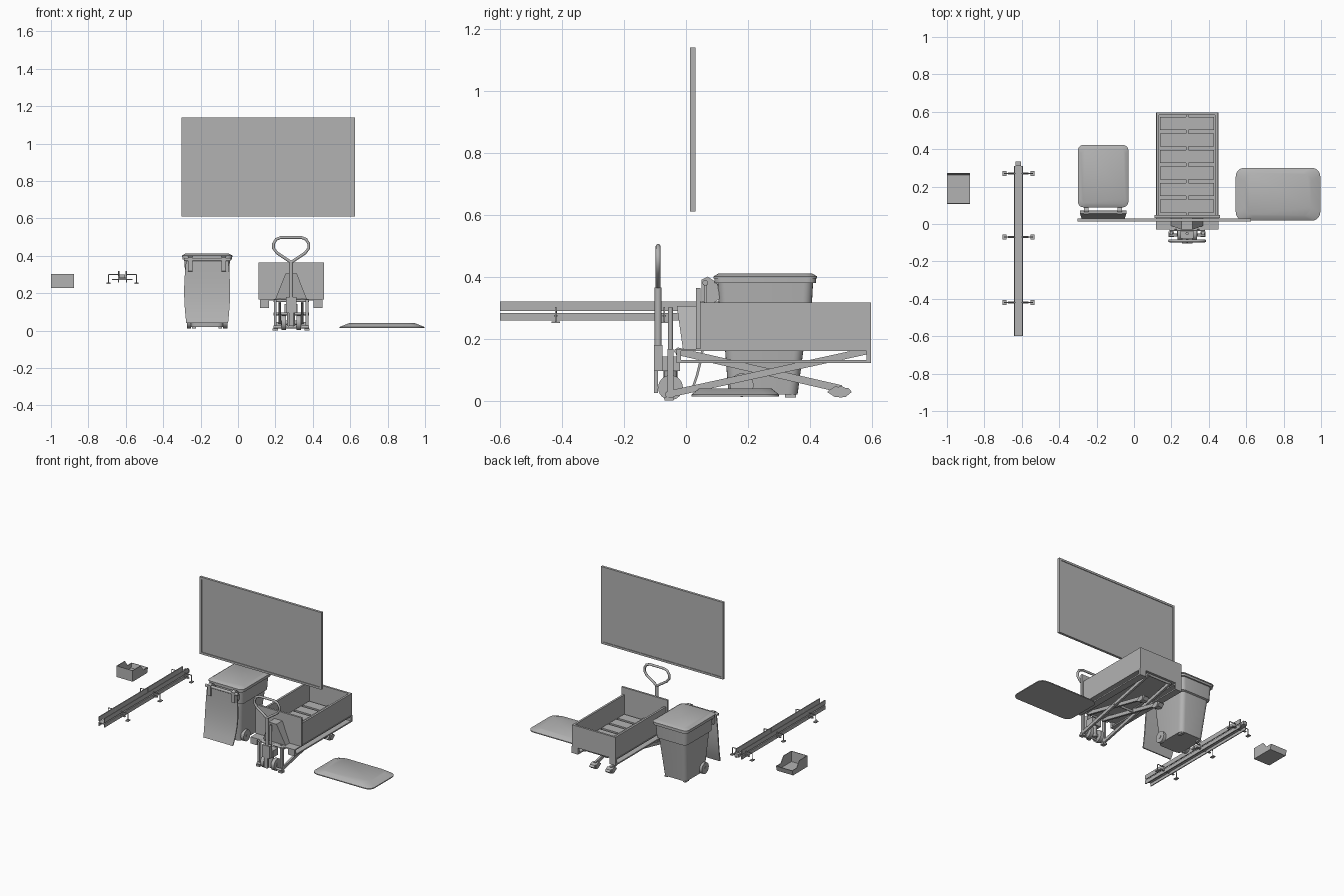
import bpy, bmesh, math
from mathutils import Vector

cube = bpy.data.objects.get("Cube")
if cube:
    bpy.data.objects.remove(cube, do_unlink=True)

grey = (.45, .45, .45, 1)
mat = bpy.data.materials.new("plain grey")
mat.use_nodes = True
mat.diffuse_color = grey
mat.node_tree.nodes["Principled BSDF"].inputs["Base Color"].default_value = grey


def loft(name, rings):
    """Skin a stack of equal rings and cap both ends."""
    bm = bmesh.new()
    loops = [[bm.verts.new(point) for point in ring] for ring in rings]
    count = len(loops[0])
    for low, high in zip(loops, loops[1:]):
        for i in range(count):
            j = (i + 1) % count
            bm.faces.new((low[i], low[j], high[j], high[i]))
    bm.faces.new(loops[0])
    bm.faces.new(loops[-1])
    bmesh.ops.recalc_face_normals(bm, faces=bm.faces)
    mesh = bpy.data.meshes.new(name)
    bm.to_mesh(mesh)
    bm.free()
    mesh.materials.append(mat)
    ob = bpy.data.objects.new(name, mesh)
    bpy.context.collection.objects.link(ob)
    bpy.ops.object.select_all(action='DESELECT')
    bpy.context.view_layer.objects.active = ob
    ob.select_set(True)
    bpy.ops.object.shade_smooth_by_angle(angle=math.radians(35))


def rect(cx, half, y0, y1, z):
    return [(cx - half, y0, z), (cx + half, y0, z), (cx + half, y1, z), (cx - half, y1, z)]


def rounded(cx, half, y0, y1, z, radius, steps=5):
    """Horizontal rectangle ring with rounded corners."""
    ring = []
    middle, depth = (y0 + y1) / 2, (y1 - y0) / 2
    for corner, (sx, sy) in enumerate([(1, 1), (-1, 1), (-1, -1), (1, -1)]):
        for i in range(steps + 1):
            angle = math.pi / 2 * (corner + i / steps)
            ring.append((cx + sx * (half - radius) + radius * math.cos(angle),
                         middle + sy * (depth - radius) + radius * math.sin(angle), z))
    return ring


def box(name, cx, half, y0, y1, z0, z1):
    """Block given by its centre and half width in x."""
    loft(name, [rect(cx, half, y0, y1, z0), rect(cx, half, y0, y1, z1)])


def side_plate(name, cx, half, profile):
    """Extrude a (y, z) outline along x."""
    loft(name, [[(x, y, z) for y, z in profile] for x in (cx - half, cx + half)])


def rod(name, start, end, radius, sides=16):
    start, end = Vector(start), Vector(end)
    along = (end - start).normalized()
    u = along.orthogonal().normalized()
    v = along.cross(u)
    angles = [i * math.tau / sides for i in range(sides)]
    circle = [radius * (u * math.cos(a) + v * math.sin(a)) for a in angles]
    loft(name, [[start + c for c in circle], [end + c for c in circle]])


def cross_rod(name, cx, half, y, z, radius):
    rod(name, (cx - half, y, z), (cx + half, y, z), radius, 24)


def beam(name, cx, half, start, end, thick):
    """Sloping flat bar between two (y, z) points."""
    a, b = Vector(start), Vector(end)
    n = (b - a).orthogonal().normalized() * thick / 2
    side_plate(name, cx, half, [a - n, b - n, b + n, a + n])


def tube(name, points, radius):
    curve = bpy.data.curves.new(name, 'CURVE')
    curve.dimensions = '3D'
    curve.bevel_depth = radius
    curve.bevel_resolution = 3
    curve.use_fill_caps = True
    spline = curve.splines.new('POLY')
    spline.points.add(len(points) - 1)
    for target, point in zip(spline.points, points):
        target.co = (*point, 1)
    spline.use_smooth = True
    curve.materials.append(mat)
    bpy.context.collection.objects.link(bpy.data.objects.new(name, curve))


# Wall board with raised frame
board_x, board_half, board_low, board_high = .162, .464, .61, 1.14
lip = .014
front, back = .013, .03
box("board_panel", board_x, board_half - lip / 2, .018, .026, board_low + lip / 2, board_high - lip / 2)
for z in (board_low, board_high - lip):
    box("board_frame_rail", board_x, board_half, front, back, z, z + lip)
for side in (-1, 1):
    x = board_x + side * (board_half - lip / 2)
    box("board_frame_stile", x, lip / 2, front, back, board_low + lip, board_high - lip)

# Small hopper box, low at the back
hop_x, hop_half, hop_front, hop_back, hop_low, hop_high = -.938, .062, .107, .262, .228, .304
sheet = .002
lip_top = (hop_back + .01, hop_low + .035)
wall = [(hop_front, hop_low), (hop_back, hop_low), lip_top, (.225, lip_top[1]),
        (.195, hop_high), (hop_front, hop_high)]
for side in (-1, 1):
    side_plate("hopper_side", hop_x + side * (hop_half - sheet), sheet, wall)
box("hopper_floor", hop_x, hop_half, hop_front, hop_back, hop_low, hop_low + sheet * 2)
box("hopper_tall_end", hop_x, hop_half, hop_front, hop_front + sheet * 2, hop_low, hop_high)
beam("hopper_lip", hop_x, hop_half, (hop_back, hop_low), lip_top, sheet * 2)

# Long guide rail on three brackets
rail_x, rail_half, rail_front, rail_back = -.618, .024, -.6, .31
flange = .003
web_low, web_high = .277, .283
box("rail_web", rail_x, rail_half, rail_front, rail_back, web_low, web_high)
box("rail_end_tab", rail_x, rail_half * .6, rail_back, rail_back + .023, web_low, .3)
for side in (-1, 1):
    x = rail_x + side * (rail_half - flange)
    box("rail_lower_flange", x, flange, rail_front, rail_back, .258, web_high)
    box("rail_upper_flange", x, flange, rail_front, rail_back, .29, .32)
foot_low, arm_high = .25, .3
for y in (-.42, -.07, .27):
    box("bracket_crossbar", rail_x, .055, y - flange * 2, y + flange * 2, web_low - flange * 2, web_low)
    for side in (-1, 1):
        outer, inner = rail_x + side * .075, rail_x + side * rail_half * .8
        box("bracket_foot", outer, .01, y - .014, y + .014, foot_low, foot_low + flange * 2)
        tube("bracket_arm", [(outer, y, foot_low), (outer, y, arm_high - flange),
                             (outer - side * flange, y, arm_high), (inner, y, arm_high)], flange)
        rod("bracket_pin", (inner, y, web_high), (inner, y, arm_high + .02), flange, 8)

# Wheeled waste bin
bin_x, rim_half, rim_z, lid_z, bin_floor = -.165, .132, .38, .394, .02
rim_front, rim_back, corner = .092, .42, .03


def bin_ring(inset, z, front_shift=0, back_shift=0):
    """Ring of the bin, drawn in from the rim outline."""
    return rounded(bin_x, rim_half - inset, rim_front + inset + front_shift,
                   rim_back - inset - back_shift, z, corner)


loft("bin_body", [bin_ring(.045, bin_floor, 0, .015), bin_ring(.025, .285), bin_ring(.015, .29), bin_ring(.01, rim_z)])
loft("bin_rim", [bin_ring(0, rim_z), bin_ring(0, lid_z)])
loft("bin_lid", [bin_ring(-.003, lid_z), bin_ring(-.003, lid_z + .007), bin_ring(.014, lid_z + .017)])

# Hanging front flap with bulged sides
flap_rings = []
flap_low, flap_steps = .04, 8
for i in range(flap_steps + 1):
    t = i / flap_steps
    z = flap_low + t * (rim_z - flap_low)
    y = .06 - .042 * (1 - t) ** 3
    flap_rings.append(rect(bin_x, .112 + .011 * math.sin(math.pi * t), y, y + .008, z))
loft("bin_flap", flap_rings)

# Bin hinge, wheels and feet
wheel_y, wheel_z, wheel_r = .18, .05, .038
cross_rod("bin_hinge_bar", bin_x, .125, .062, rim_z, .009)
cross_rod("bin_axle", bin_x, .11, wheel_y, wheel_z, .01)
for side in (-1, 1):
    side_plate("bin_hinge_arm", bin_x + side * .09, .012,
               [(.05, .32), (.08, .31), (.11, .33), (.1, rim_z), (.07, .4), (.05, .39)])
    cross_rod("bin_wheel", bin_x + side * .097, .011, wheel_y, wheel_z, wheel_r)
    box("bin_foot", bin_x + side * .07, .01, .32, .355, bin_floor - .01, bin_floor)

# Floor mat with sloping edges
mat_x, mat_half, mat_low = .77, .226, .014
mat_front, mat_back, mat_r = .018, .3, .045
for_edges = [(0, mat_low), (0, mat_low + .006), (.025, .04)]
loft("floor_mat", [rounded(mat_x, mat_half - inset * 2, mat_front + inset, mat_back - inset, z, mat_r)
                   for inset, z in for_edges])

# Open cargo tray with slatted floor
cart_x, tray_half, tray_front, tray_back = .284, .164, .04, .597
tray_low, tray_high, panel = .167, .316, .007
tray_floor = tray_low + panel
for side in (-1, 1):
    box("tray_side", cart_x + side * (tray_half - panel), panel, tray_front, tray_back, tray_low, tray_high)
box("tray_back", cart_x, tray_half, tray_back - panel * 2, tray_back, tray_low, tray_high)
box("tray_headboard", cart_x, tray_half + .011, tray_front - panel, tray_front + panel, tray_low, .364)
box("tray_floor", cart_x, tray_half - panel, tray_front, tray_back - panel, tray_low, tray_floor)
box("tray_spine", cart_x, panel, tray_front, tray_back - panel, tray_floor, tray_floor + .02)
slats = 6
pitch = (tray_back - tray_front - panel * 4) / slats
for i in range(slats):
    y = tray_front + panel * 3 + i * pitch
    box("tray_slat", cart_x, tray_half - .02, y, y + pitch * .8, tray_floor, tray_floor + .015)

# Lifting frame, scissor arms, rollers and steering wheels
frame_front, frame_low, frame_high, fork_half = -.03, .122, .16, .024
pivot_y, axle_y, axle_z = -.06, -.05, .042
roller_y, roller_z, roller_r = .5, .028, .018
for side in (-1, 1):
    fork, outer, inner = (cart_x + side * offset for offset in (.143, .085, .06))
    box("fork_plate", fork, fork_half, frame_front, tray_back, frame_low, frame_low + .009)
    box("fork_top_rail", fork, fork_half, frame_front, tray_back, frame_high, tray_low)
    for y in (frame_front, tray_back - lip):
        box("fork_post", fork, fork_half, y, y + lip, frame_low, frame_high)
    beam("scissor_outer_arm", outer, panel, (pivot_y, .02), (tray_back - .015, frame_high), .022)
    beam("scissor_inner_arm", inner, panel, (frame_front, frame_high), (roller_y, .038), .024)
    side_plate("roller_fork", inner, roller_r, [
        (roller_y + dy, roller_z + dz) for dy, dz in
        [(-.045, 0), (-.02, -.016), (.015, -.016), (.035, 0), (.025, .012), (-.02, .018)]])
    cross_rod("load_roller", inner, .022, roller_y, roller_z, roller_r)
    cross_rod("steer_wheel", cart_x + side * .04, .012, axle_y, axle_z, .04)
    box("base_stand", outer, lip, pivot_y - .01, pivot_y + .02, 0, .012)
    box("base_upright", outer, panel, pivot_y, pivot_y + .02, .01, tray_low)
for y, z in ((pivot_y, .02), (.26, .09), (frame_front, frame_high), (tray_back - .02, frame_high)):
    cross_rod("scissor_cross_rod", cart_x, .095, y, z, .008)
box("front_crossbeam", cart_x, tray_half, frame_front, tray_front, frame_high, tray_low)

# Tapered mast in front of the tray
loft("mast_gusset", [rect(cart_x, .085, -.01, tray_front, tray_low), rect(cart_x, .03, frame_front, tray_front, .306)])

# Hydraulic pump, tow column and loop handle
pump_low, pump_high, column_y, neck_z = .095, .142, -.09, .365
box("pump_block", cart_x, .035, -.078, -.02, pump_low, pump_high)
rod("pump_cylinder", (cart_x, axle_y, .02), (cart_x, axle_y, pump_low), .022)
rod("pump_ram", (cart_x, axle_y, pump_high), (cart_x, axle_y, .3), .008)
cross_rod("axle_bar", cart_x, .055, axle_y, axle_z, .012)
box("tow_yoke", cart_x, .028, column_y - lip, column_y + lip, pump_low, .18)
box("pump_pedal", cart_x, .012, column_y - lip, column_y, .025, pump_low)
rod("tow_column", (cart_x, column_y, pump_high), (cart_x, column_y, neck_z), .011)
half_loop = [(0, neck_z), (.03, .385), (.075, .415), (.094, .44), (.094, .465), (.08, .488), (.055, .498)]
outline = half_loop + [(-x, z) for x, z in reversed(half_loop)]
tube("handle_loop", [(cart_x + x, column_y, z) for x, z in outline], .008)
